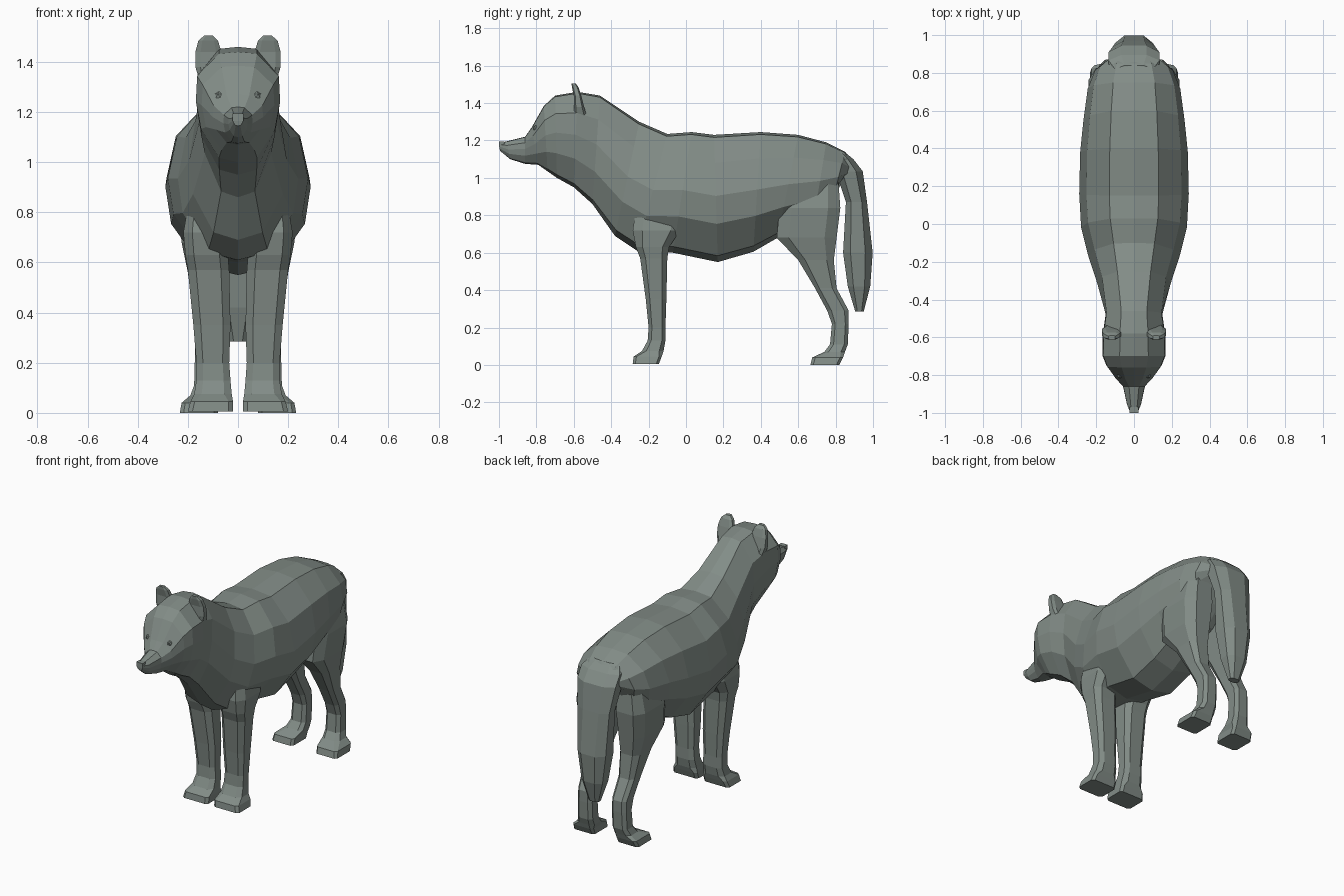
import bpy, bmesh
from mathutils import Vector

coat = bpy.data.materials.new("coat")
coat.diffuse_color = (.225, .265, .243, 1)


def loft(name, rings, mirror=False):
    """Skin a list of equal-length rings, cap both ends, keep flat faces."""
    bm = bmesh.new()
    loops = [[bm.verts.new(p) for p in ring] for ring in rings]
    n = len(loops[0])
    for a, b in zip(loops, loops[1:]):
        for i in range(n):
            j = (i + 1) % n
            bm.faces.new((a[i], a[j], b[j], b[i]))
    bm.faces.new(loops[0])
    bm.faces.new(loops[-1])
    bmesh.ops.recalc_face_normals(bm, faces=bm.faces)
    return finish(name, bm, mirror)


def finish(name, bm, mirror):
    mesh = bpy.data.meshes.new(name)
    bm.to_mesh(mesh)
    bm.free()
    mesh.materials.append(coat)
    ob = bpy.data.objects.new(name, mesh)
    bpy.context.collection.objects.link(ob)
    if mirror:
        ob.modifiers.new("Mirror", 'MIRROR')
    return ob


# half cross-section: (fraction of half width, fraction of height)
HALF = [(0, 1), (.45, .98), (.87, .78), (1, .52), (.92, .30), (.5, .05), (0, 0)]
HEAD = [(0, 1), (.45, .985), (.97, .78), (1, .55), (.88, .30), (.45, .04), (0, 0)]


def body_ring(yt, zt, yb, zb, w):
    top, bottom = Vector((0, yt, zt)), Vector((0, yb, zb))
    half = HEAD if yt < -.4 else HALF
    right = [bottom.lerp(top, f) + Vector((w * x, 0, 0)) for x, f in half]
    left = [Vector((-p.x, p.y, p.z)) for p in right[-2:0:-1]]
    return right + left


def limb_ring(z, y0, y1, x0, x1, c=.2):
    """Horizontal rectangle with chamfered corners."""
    uv = [(c, 0), (1 - c, 0), (1, c), (1, 1 - c), (1 - c, 1), (c, 1), (0, 1 - c), (0, c)]
    return [(x0 + (x1 - x0) * u, y0 + (y1 - y0) * v, z) for u, v in uv]


# head, neck and trunk: back point, belly point, half width
loft("body", [body_ring(*s) for s in [
    (-1.00, 1.185, -.995, 1.145, .020),
    (-.96, 1.195, -.94, 1.10, .038),
    (-.86, 1.22, -.86, 1.075, .058),
    (-.825, 1.27, -.79, 1.07, .100),
    (-.76, 1.385, -.74, 1.035, .145),
    (-.70, 1.44, -.69, 1.00, .168),
    (-.58, 1.46, -.60, .95, .166),
    (-.46, 1.44, -.50, .86, .150),
    (-.25, 1.30, -.38, .69, .195),
    (-.10, 1.235, -.26, .61, .240),
    (.03, 1.245, -.07, .60, .280),
    (.15, 1.23, .17, .55, .290),
    (.40, 1.245, .36, .605, .285),
    (.60, 1.23, .49, .68, .268),
    (.75, 1.19, .68, .76, .245),
    (.85, 1.14, .78, .86, .205),
    (.91, 1.07, .82, .98, .130)]])

# front legs with paws
loft("front_leg", [limb_ring(*s) for s in [
    (.88, -.26, -.02, .08, .19),
    (.72, -.285, -.03, .04, .218),
    (.63, -.268, -.09, .04, .21),
    (.57, -.245, -.10, .035, .20),
    (.35, -.215, -.105, .03, .178),
    (.20, -.20, -.11, .035, .166),
    (.13, -.205, -.11, .03, .166),
    (.075, -.235, -.12, .025, .175),
    (.045, -.28, -.13, .02, .19, .1),
    (.005, -.285, -.145, .02, .20, .1)]], True)

# hind legs with thigh, hock and paws
loft("hind_leg", [limb_ring(*s) for s in [
    (1.08, .58, .80, .05, .16),
    (.98, .54, .815, .05, .215),
    (.84, .50, .825, .04, .242),
    (.68, .485, .805, .05, .225),
    (.56, .60, .79, .06, .20),
    (.41, .69, .805, .07, .18),
    (.29, .755, .87, .07, .172),
    (.22, .78, .87, .07, .172),
    (.11, .77, .865, .07, .175),
    (.07, .74, .85, .07, .19),
    (.04, .675, .84, .08, .225, .1),
    (.0, .665, .82, .08, .232, .1)]], True)

# hanging tail, its root blending into the rump
loft("tail", [limb_ring(z, y0, y1, -w, w, .25) for z, y0, y1, w in [
    (1.145, .76, .84, .10),
    (1.10, .78, .895, .135),
    (1.035, .80, .945, .135),
    (.87, .855, .968, .112),
    (.60, .84, .998, .10),
    (.42, .865, .985, .075),
    (.285, .905, .95, .035)]])

# upright rounded ears
loft("ear", [limb_ring(*s) for s in [
    (1.33, -.60, -.53, .08, .155),
    (1.38, -.60, -.545, .068, .170),
    (1.44, -.60, -.56, .066, .170),
    (1.485, -.61, -.575, .08, .158),
    (1.505, -.612, -.59, .10, .135)]], True)

# small eyes
bm = bmesh.new()
bmesh.ops.create_icosphere(bm, subdivisions=1, radius=.018)
bmesh.ops.translate(bm, verts=bm.verts, vec=(.075, -.80, 1.265))
finish("eye", bm, True)

# nose pad
bm = bmesh.new()
bmesh.ops.create_cube(bm, size=1)
bmesh.ops.scale(bm, verts=bm.verts, vec=(.045, .03, .03))
bmesh.ops.translate(bm, verts=bm.verts, vec=(0, -.985, 1.18))
finish("nose", bm, False)
